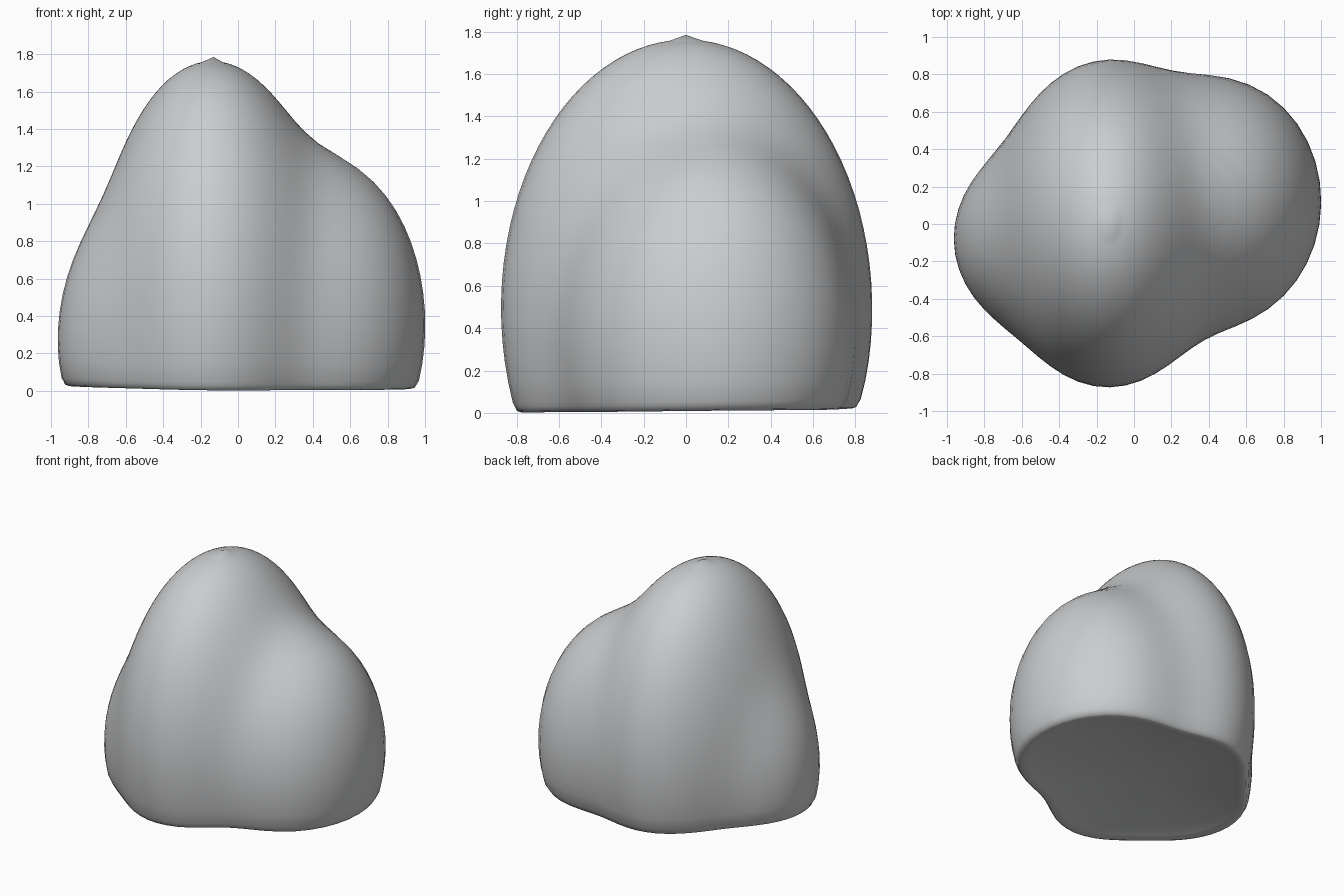
import bpy, bmesh
from math import sin, cos, pi, sqrt, exp, log

if "Cube" in bpy.data.objects:
    bpy.data.objects.remove(bpy.data.objects["Cube"])

# Lobes of the boulder: centre, semi-axes
LOBES = [
    ((-0.14, 0.0, 0.5), (0.6, 0.87, 1.26)),       # tall central ridge
    ((0.45, 0.12, 0.35), (0.55, 0.645, 0.87)),    # round shoulder
    ((-0.5, -0.08, 0.26), (0.45, 0.45, 0.68)),    # low bulge
]
AXIS_X, TOP, BLEND = -0.13, 1.76, 0.2
SEGMENTS, RINGS, DISH = 64, 28, 0.08


def field(x, y, z):
    """Smooth union of the lobes, negative inside."""
    total = 0
    for c, s in LOBES:
        d = sqrt(sum(((p - q) / r) ** 2 for p, q, r in zip((x, y, z), c, s))) - 1
        total += exp(-d / BLEND)
    return -BLEND * log(total)


def radius(angle, z):
    """Distance from the axis to the surface."""
    lo, hi = 0.0, 1.5
    for _ in range(30):
        mid = (lo + hi) / 2
        if field(AXIS_X + mid * cos(angle), mid * sin(angle), z) < 0:
            lo = mid
        else:
            hi = mid
    return lo


def base_height(x, y):
    """Slightly uneven base."""
    return 0.015 - 0.01 * x + 0.012 * (y - y * y)


bm = bmesh.new()
angles = [2 * pi * i / SEGMENTS for i in range(SEGMENTS)]

# Ring list: (height, scale), from the dished underside up to the crown
levels = [(DISH * (1 - s * s), s) for s in (0.2, 0.4, 0.6, 0.8, 0.9)]
levels += [(0.003, 0.96), (0.01, 0.985), (0.03, 0.997)]
underside = len(levels)
levels += [(0.05 + (TOP - 0.05) * sin(pi / 2 * k / RINGS), 1) for k in range(RINGS)]

rings = []
for n, (z, scale) in enumerate(levels):
    fade = 1 if n < underside else max(0, 1 - z / 0.2)
    ring = []
    for a in angles:
        r = radius(a, z if n >= underside else 0.02) * scale
        x, y = AXIS_X + r * cos(a), r * sin(a)
        ring.append(bm.verts.new((x, y, z + base_height(x, y) * fade)))
    rings.append(ring)

# Skin, underside and small pointed crown
for low, high in zip(rings, rings[1:]):
    for i in range(SEGMENTS):
        j = (i + 1) % SEGMENTS
        bm.faces.new((low[i], low[j], high[j], high[i]))
bottom = bm.verts.new((AXIS_X, 0, DISH + base_height(AXIS_X, 0)))
crown = bm.verts.new((AXIS_X, 0, 1.785))
for i in range(SEGMENTS):
    j = (i + 1) % SEGMENTS
    bm.faces.new((rings[0][j], rings[0][i], bottom))
    bm.faces.new((rings[-1][i], rings[-1][j], crown))
bmesh.ops.recalc_face_normals(bm, faces=bm.faces)
for f in bm.faces:
    f.smooth = True

mesh = bpy.data.meshes.new("boulder")
bm.to_mesh(mesh)
bm.free()
boulder = bpy.data.objects.new("boulder", mesh)
bpy.context.collection.objects.link(boulder)

# Stone colour
stone = bpy.data.materials.new("stone_grey")
stone.use_nodes = True
colour = (0.6, 0.61, 0.62, 1)
stone.diffuse_color = colour
stone.node_tree.nodes["Principled BSDF"].inputs["Base Color"].default_value = colour
mesh.materials.append(stone)
